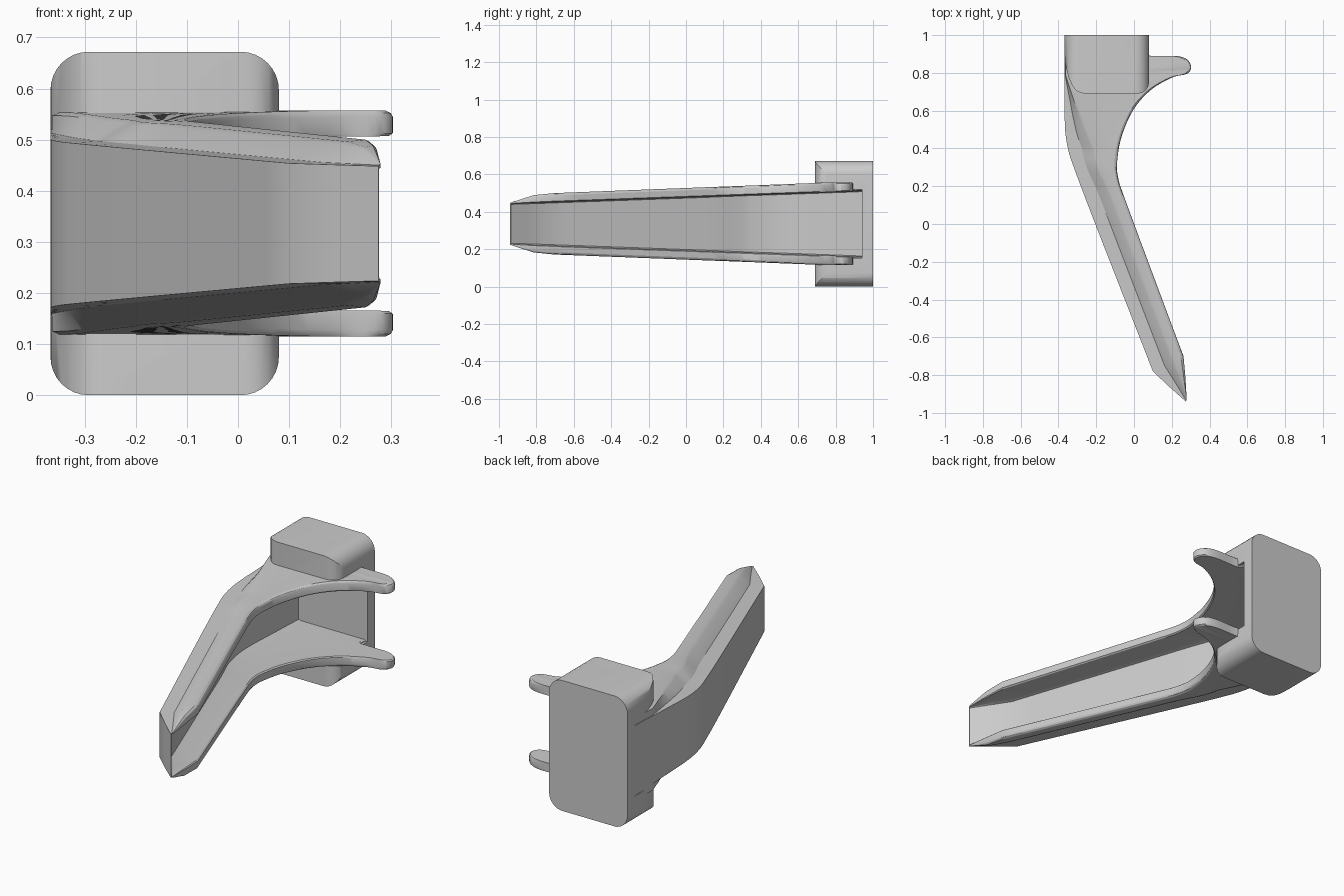
import bpy, bmesh
from mathutils import Vector

if "Cube" in bpy.data.objects:
    bpy.data.objects.remove(bpy.data.objects["Cube"])

ZC = 0.336


def make(name, bm):
    bmesh.ops.recalc_face_normals(bm, faces=bm.faces)
    me = bpy.data.meshes.new(name)
    bm.to_mesh(me)
    bm.free()
    obj = bpy.data.objects.new(name, me)
    bpy.context.collection.objects.link(obj)
    return obj


def finish(obj, angle):
    bpy.ops.object.select_all(action='DESELECT')
    obj.select_set(True)
    bpy.context.view_layer.objects.active = obj
    bpy.ops.object.shade_smooth_by_angle(angle=angle)


def box(name, lo, hi, pick=None, radius=0.075):
    """Box between two corners; edges accepted by pick(a, b) are rounded."""
    bm = bmesh.new()
    bmesh.ops.create_cube(bm, size=1)
    for v in bm.verts:
        v.co = Vector([lo[i] if v.co[i] < 0 else hi[i] for i in range(3)])
    if pick:
        edges = [e for e in bm.edges if pick(e.verts[0].co, e.verts[1].co)]
        bmesh.ops.bevel(bm, geom=edges, offset=radius, segments=8,
                        profile=0.5, affect='EDGES')
    return make(name, bm)


def prism(name, outline, z0, z1):
    """Vertical prism over an xy outline."""
    bm = bmesh.new()
    face = bm.faces.new([bm.verts.new((x, y, z0)) for x, y in outline])
    ext = bmesh.ops.extrude_face_region(bm, geom=[face])["geom"]
    for v in ext:
        if isinstance(v, bmesh.types.BMVert):
            v.co.z = z1
    return make(name, bm)


def boolean(obj, cutter, op):
    m = obj.modifiers.new(op, 'BOOLEAN')
    m.operation, m.object, m.solver = op, cutter, 'EXACT'
    bpy.context.view_layer.objects.active = obj
    bpy.ops.object.modifier_apply(modifier=m.name)
    bpy.data.objects.remove(cutter)


# Mounting block: rounded front outline, rounded uprights, slot between the forks
block = box("mounting_block", (-.367, .69, 0), (.08, 1, .672),
            lambda a, b: abs(a.y - b.y) > .1)
footprint = [(-.4, 1.1), (-.367, .9), (-.366, .865), (-.358, .82), (-.345, .775),
             (-.328, .735), (-.308, .708), (-.285, .695), (-.26, .69), (.02, .69),
             (.043, .695), (.062, .708), (.075, .728), (.08, .75), (.08, 1.1)]
boolean(block, prism("block_rounder", footprint, -.1, .8), 'INTERSECT')
boolean(block, box("block_slot", (-.5, .5, ZC - .183), (.2, .94, ZC + .183)), 'DIFFERENCE')
finish(block, .6)

# Lever stations: web side x, y, then free flange edge x, y
tip = [(.275, -.94, .279, -.925), (.19, -.865, .272, -.81)]
body = [(.10, -.78, .262, -.70), (-.205, 0, -.025, .07), (-.315, .29, -.085, .25),
        (-.345, .38, -.086, .36), (-.362, .47, -.06, .48), (-.367, .56, 0, .61),
        (-.367, .65, .09, .71), (-.367, .72, .2, .775), (-.367, .76, .28, .795),
        (-.367, .79, .303, .83), (-.367, .82, .28, .872), (-.367, .86, .22, .89),
        (-.367, .92, .08, .892), (-.367, .945, .07, .945)]


def smooth(pts, n=5):
    """Catmull-Rom interpolation of the stations."""
    p = [Vector(q) for q in pts]
    out = []
    for i in range(len(p) - 1):
        a, b, c, d = p[max(i - 1, 0)], p[i], p[i + 1], p[min(i + 2, len(p) - 1)]
        for k in range(n):
            t = k / n
            out.append(.5 * (2 * b + (c - a) * t + (2 * a - 5 * b + 4 * c - d) * t * t
                             + (3 * b - a - 3 * c + d) * t ** 3))
    return out + [p[-1]]


def section(st):
    """Channel section: web, shelf, slanted wall, rounded flange, inner face."""
    o, e = Vector(st[:2]), Vector(st[2:])
    w = (e - o).length
    d = (e - o) / w
    zo = .1125 + .036 * (o.y + .93)
    zi = .1125 + .036 * (e.y + .93) - .004
    ze = min(.164 + .039 * (e.y + .7), .221)
    if e.y < -.7:
        ze = .164 - .047 * ((-.7 - e.y) / .225) ** 2
    taper = max(.03, min(1, (.8 - o.y) / .4))
    s = min(.075 * taper, .38 * w)
    g = min(.055 * taper, .25 * w)
    r = min(.014, .1 * w)
    f = min(.055, .3 * w)
    t = ze - zi
    prof = [(0, zo), (s, zo + .002), (s + g, ze - .2 * t), (s + g + r, ze - .08 * t),
            (w - r, ze), (w - .3 * r, ze - .1 * t), (w, ze - .25 * t),
            (w, zi + .1 * t), (w - .5 * r, zi), (f + r, zo - .004), (f, zo - .008)]
    top = [(o + d * u).to_3d() + Vector((0, 0, ZC + z)) for u, z in prof]
    low = [(o + d * u).to_3d() + Vector((0, 0, ZC - z)) for u, z in reversed(prof)]
    return top + low


# Lever: loft the channel section through every station
bm = bmesh.new()
rings = [[bm.verts.new(p) for p in section(s)]
         for s in [Vector(t) for t in tip] + smooth(body)]
n = len(rings[0])
for a, b in zip(rings, rings[1:]):
    for i in range(n):
        j = (i + 1) % n
        bm.faces.new((a[i], a[j], b[j], b[i]))
bm.faces.new(rings[0])
bm.faces.new(rings[-1])
finish(make("lever", bm), .5)
